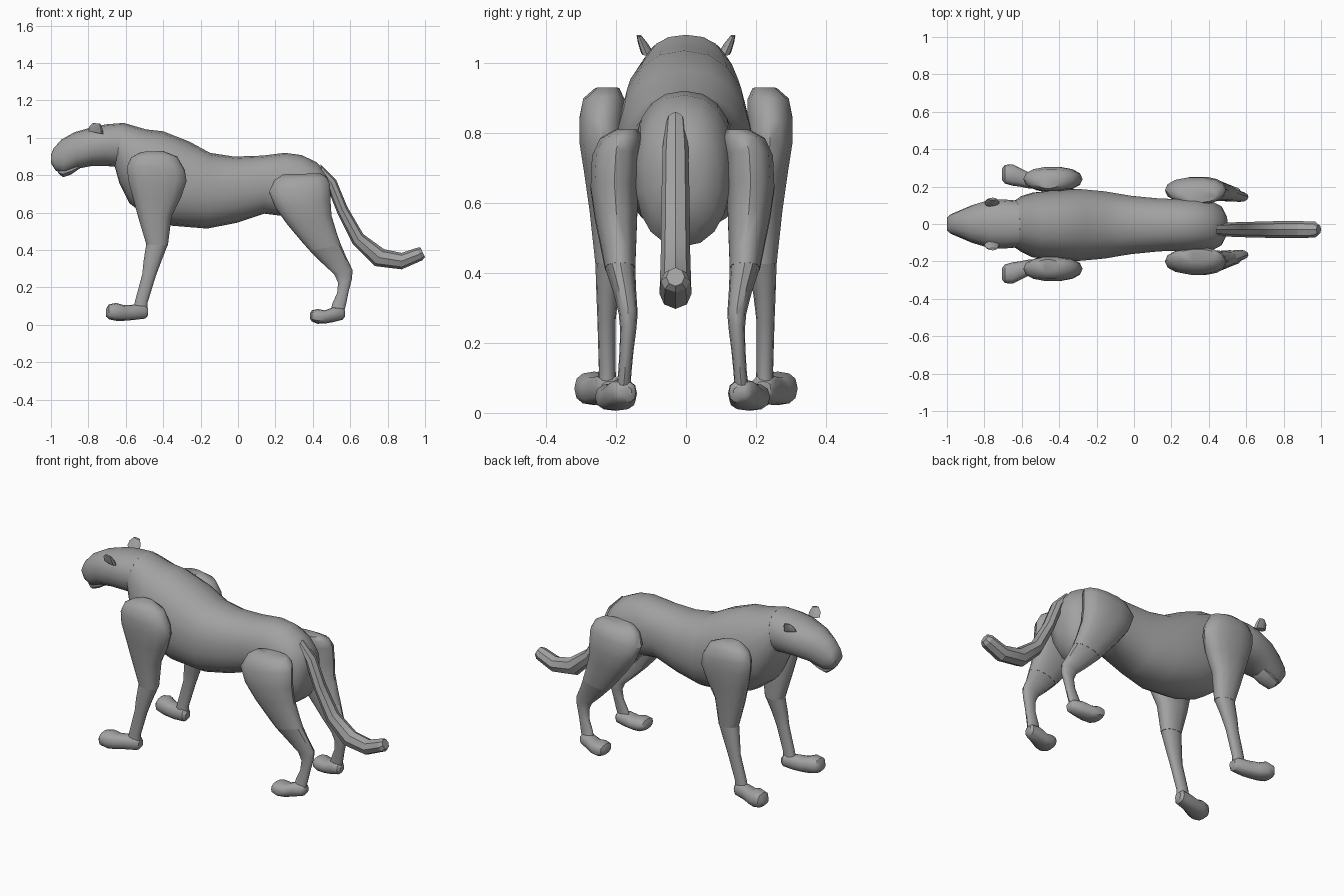
import bpy, bmesh, math

coat = bpy.data.materials.new("grey coat")
coat.diffuse_color = (0.36, 0.36, 0.36, 1)


def loft(name, sections, n=14, power=0.9, angle=40, side=1, shift=0.0):
    """Skin rings; each section is (x1, z1, x2, z2, y centre, half width)."""
    bm = bmesh.new()
    rings = []
    for x1, z1, x2, z2, yc, w in sections:
        ring = []
        for i in range(n):
            a = 2 * math.pi * i / n
            c, s = math.cos(a), math.sin(a)
            c = math.copysign(abs(c) ** power, c)
            s = math.copysign(abs(s) ** power, s)
            ring.append(bm.verts.new(((x1 + x2) / 2 + c * (x1 - x2) / 2,
                                      side * (yc + s * w) + shift,
                                      (z1 + z2) / 2 + c * (z1 - z2) / 2)))
        rings.append(ring)
    for a, b in zip(rings, rings[1:]):
        for i in range(n):
            j = (i + 1) % n
            bm.faces.new((a[i], a[j], b[j], b[i]))
    bm.faces.new(rings[0])
    bm.faces.new(rings[-1])
    bmesh.ops.recalc_face_normals(bm, faces=bm.faces)
    mesh = bpy.data.meshes.new(name)
    bm.to_mesh(mesh)
    bm.free()
    mesh.materials.append(coat)
    ob = bpy.data.objects.new(name, mesh)
    bpy.context.collection.objects.link(ob)
    if angle:
        bpy.ops.object.select_all(action='DESELECT')
        ob.select_set(True)
        bpy.context.view_layer.objects.active = ob
        bpy.ops.object.shade_smooth_by_angle(angle=math.radians(angle))
    return ob


# torso from neck to rump
loft("torso", [
    (-.61, 1.08, -.66, .85, 0, .125),
    (-.56, 1.065, -.635, .76, 0, .15),
    (-.49, 1.045, -.58, .65, -.005, .175),
    (-.40, 1.035, -.475, .57, -.005, .185),
    (-.26, .98, -.35, .53, -.005, .195),
    (-.15, .92, -.165, .515, -.005, .182),
    (-.02, .90, -.01, .545, -.005, .158),
    (.13, .905, .14, .595, -.005, .143),
    (.25, .92, .26, .58, -.005, .14),
    (.34, .908, .34, .50, -.005, .142),
    (.42, .87, .40, .475, -.01, .135),
    (.475, .81, .46, .52, -.01, .105),
    (.50, .74, .49, .61, -.01, .05)], n=18)

# head, with a separate chin under the muzzle
loft("head", [
    (-1.0, .91, -1.0, .865, 0, .035),
    (-.985, .945, -.975, .825, 0, .052),
    (-.945, .99, -.93, .805, 0, .07),
    (-.875, 1.03, -.86, .835, 0, .10),
    (-.77, 1.06, -.78, .85, 0, .128),
    (-.70, 1.073, -.71, .85, 0, .132),
    (-.61, 1.08, -.655, .845, 0, .126)], n=16)
loft("chin", [
    (-.965, .825, -.96, .81, 0, .025),
    (-.945, .84, -.935, .79, 0, .042),
    (-.89, .86, -.895, .803, 0, .05),
    (-.83, .87, -.84, .84, 0, .05)], n=10)

# tail
loft("tail", [
    (.44, .86, .455, .79, 0, .028),
    (.525, .775, .475, .74, 0, .037),
    (.585, .63, .53, .60, 0, .04),
    (.67, .485, .615, .43, 0, .042),
    (.78, .405, .73, .315, 0, .045),
    (.875, .385, .875, .297, 0, .046),
    (.955, .412, .985, .345, 0, .042),
    (.975, .415, 1.0, .362, 0, .026)], n=8, power=1, angle=25, shift=-.03)

for label, side in (("left", 1), ("right", -1)):
    # front leg
    loft(label + "_front_upper_leg", [
        (-.52, .925, -.40, .93, .225, .035),
        (-.572, .895, -.325, .90, .235, .06),
        (-.592, .85, -.285, .83, .24, .066),
        (-.588, .78, -.275, .77, .24, .066),
        (-.565, .69, -.305, .68, .23, .062),
        (-.535, .58, -.355, .58, .222, .055),
        (-.49, .43, -.375, .425, .216, .044)], side=side)
    loft(label + "_front_lower_leg", [
        (-.49, .435, -.375, .43, .216, .043),
        (-.505, .34, -.41, .34, .224, .032),
        (-.512, .27, -.44, .26, .227, .026),
        (-.55, .13, -.483, .12, .225, .024),
        (-.56, .08, -.485, .07, .225, .026)], n=12, side=side)
    loft(label + "_front_paw", [
        (-.482, .09, -.482, .05, .22, .022),
        (-.50, .108, -.495, .034, .222, .036),
        (-.56, .108, -.56, .026, .232, .042),
        (-.61, .105, -.61, .022, .25, .05),
        (-.65, .118, -.65, .022, .262, .057),
        (-.69, .11, -.69, .03, .266, .05),
        (-.706, .085, -.706, .045, .266, .03)], n=12, power=.8, side=side)

    # hind leg
    loft(label + "_thigh", [
        (.24, .805, .44, .81, .16, .035),
        (.195, .775, .475, .79, .175, .062),
        (.165, .71, .492, .75, .19, .07),
        (.20, .625, .495, .66, .195, .069),
        (.265, .535, .50, .585, .19, .062),
        (.345, .44, .53, .485, .182, .05),
        (.385, .395, .55, .43, .178, .044)], side=side, shift=-.01)
    loft(label + "_hock", [
        (.385, .395, .55, .43, .178, .043),
        (.45, .33, .58, .36, .165, .033),
        (.515, .27, .612, .295, .155, .027),
        (.535, .225, .61, .25, .155, .023),
        (.53, .17, .592, .18, .16, .02),
        (.505, .115, .578, .11, .165, .019),
        (.49, .06, .565, .06, .17, .021)], n=12, side=side, shift=-.01)
    loft(label + "_hind_paw", [
        (.572, .075, .572, .045, .165, .02),
        (.56, .09, .56, .028, .167, .034),
        (.51, .095, .51, .015, .175, .045),
        (.465, .078, .465, .007, .186, .053),
        (.425, .085, .425, .006, .192, .058),
        (.395, .078, .395, .018, .195, .05),
        (.384, .06, .384, .035, .195, .03)], n=12, power=.8, side=side, shift=-.01)

    # ear: thin flap leaning outwards
    loft(label + "_ear", [
        (-.80, 1.035, -.72, 1.02, .11, .018),
        (-.795, 1.06, -.725, 1.05, .123, .014),
        (-.775, 1.08, -.735, 1.075, .134, .007)], n=8, side=side)
